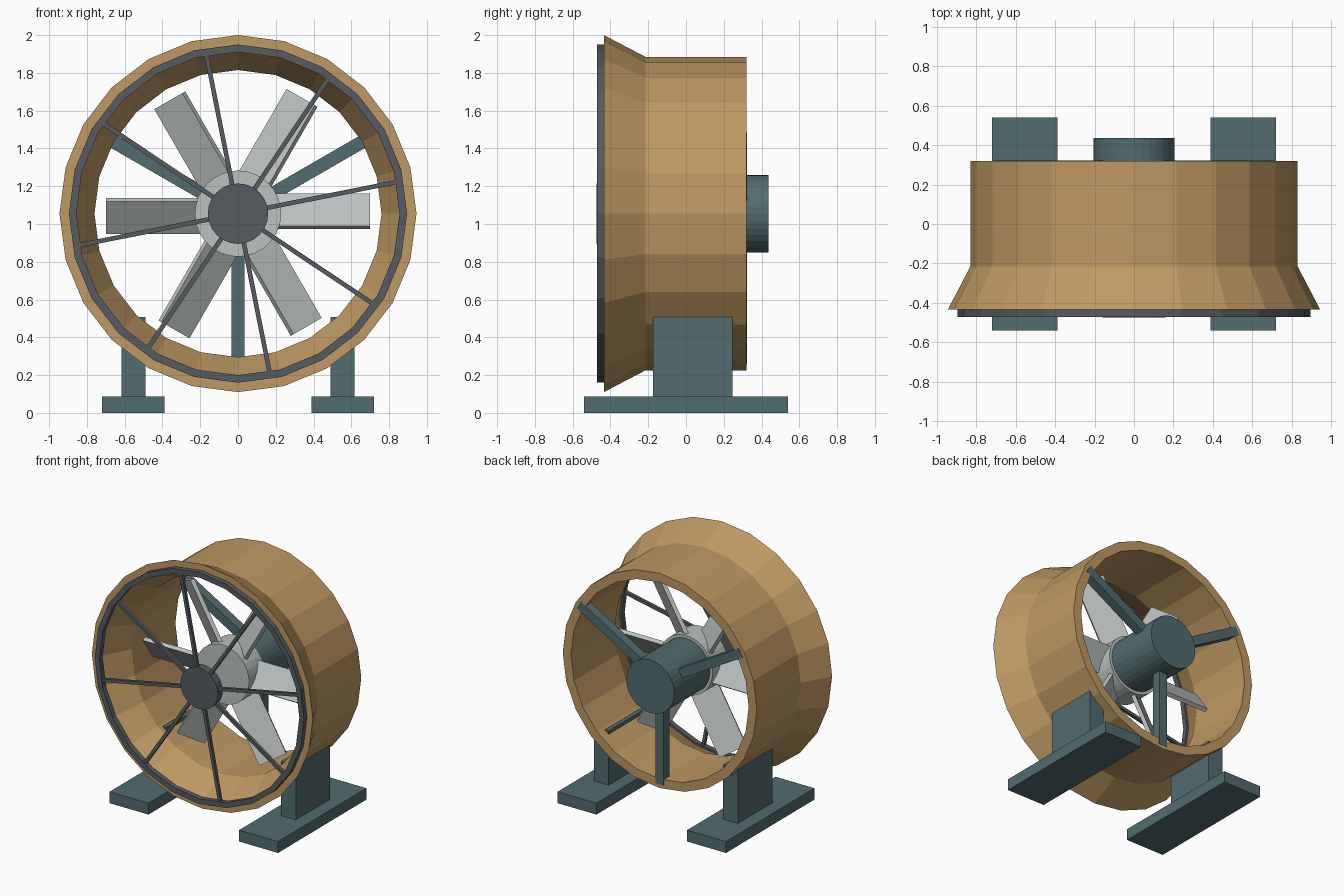
import bpy, math
from mathutils import Matrix, Vector

if "Cube" in bpy.data.objects:
    bpy.data.objects.remove(bpy.data.objects["Cube"])

CZ = 1.055  # fan axis height


def material(name, rgb):
    m = bpy.data.materials.new(name)
    m.diffuse_color = (*rgb, 1)
    m.use_nodes = True
    m.node_tree.nodes["Principled BSDF"].inputs["Base Color"].default_value = m.diffuse_color
    return m


TAN = material("tan", (0.52, 0.32, 0.125))
TEAL = material("teal", (0.085, 0.15, 0.16))
DARK = material("dark_grey", (0.095, 0.105, 0.115))
LIGHT = material("light_grey", (0.50, 0.54, 0.53))


def add(name, verts, faces, mat):
    me = bpy.data.meshes.new(name)
    me.from_pydata(verts, [], faces)
    me.materials.append(mat)
    ob = bpy.data.objects.new(name, me)
    bpy.context.collection.objects.link(ob)
    return ob


def lathe(name, profile, mat, sides=24):
    """Turn a closed (radius, y) loop around the fan axis."""
    n = len(profile)
    verts, faces = [], []
    for i in range(sides):
        a = 2 * math.pi * i / sides
        verts += [(r * math.cos(a), y, CZ + r * math.sin(a)) for r, y in profile]
        j = (i + 1) % sides
        faces += [(i * n + k, i * n + (k + 1) % n, j * n + (k + 1) % n, j * n + k)
                  for k in range(n)]
    return add(name, verts, faces, mat)


def drum(name, r, y0, y1, mat, sides=32):
    """Capped cylinder along the fan axis."""
    verts = [(r * math.cos(2 * math.pi * i / sides), y,
              CZ + r * math.sin(2 * math.pi * i / sides))
             for y in (y0, y1) for i in range(sides)]
    faces = [(i, (i + 1) % sides, sides + (i + 1) % sides, sides + i) for i in range(sides)]
    faces += [tuple(reversed(range(sides))), tuple(range(sides, 2 * sides))]
    return add(name, verts, faces, mat)


def box(name, lo, hi, mat, matrix=None):
    m = matrix or Matrix.Identity(4)
    verts = [m @ Vector((x, y, z)) for x in (lo[0], hi[0])
             for y in (lo[1], hi[1]) for z in (lo[2], hi[2])]
    faces = [(0, 1, 3, 2), (4, 6, 7, 5), (0, 4, 5, 1), (2, 3, 7, 6), (0, 2, 6, 4), (1, 5, 7, 3)]
    return add(name, verts, faces, mat)


def radial(deg):
    """Frame on the fan axis whose x axis points outward at the given angle."""
    return Matrix.Translation((0, 0, CZ)) @ Matrix.Rotation(-math.radians(deg), 4, 'Y')


# Duct with flared inlet
lathe("duct", [(0.945, -0.435), (0.83, -0.215), (0.83, 0.32),
               (0.76, 0.32), (0.76, -0.215), (0.872, -0.435)], TAN)

# Inlet guard: ring, hub disc and eight spokes
lathe("guard_ring", [(0.895, -0.472), (0.895, -0.432), (0.855, -0.432), (0.855, -0.472)], DARK)
drum("guard_hub", 0.16, -0.475, -0.415, DARK, 24)
for i in range(8):
    box(f"guard_spoke_{i + 1}", (0.1, -0.466, -0.012), (0.87, -0.442, 0.012), DARK,
        radial(11.25 + 45 * i))

# Impeller: hub and six pitched blades
drum("fan_hub", 0.228, -0.19, 0.0, LIGHT)
for i in range(6):
    pitch = Matrix.Translation((0, -0.09, 0.013)) @ Matrix.Rotation(math.radians(-35), 4, 'X')
    box(f"fan_blade_{i + 1}", (0.18, -0.015, -0.105), (0.70, 0.015, 0.105), LIGHT,
        radial(60 * i) @ pitch)

# Motor and its three struts
drum("motor", 0.205, -0.05, 0.436, TEAL)
for i in range(3):
    box(f"motor_strut_{i + 1}", (0.15, 0.25, -0.035), (0.80, 0.322, 0.035), TEAL,
        radial(30 + 120 * i))

# Feet and posts on both sides
for side, s in (("left", -1), ("right", 1)):
    for part, x0, x1, y0, y1, z0, z1 in (("foot", 0.388, 0.72, -0.54, 0.54, 0, 0.088),
                                         ("post", 0.49, 0.617, -0.175, 0.245, 0.08, 0.507)):
        a, b = sorted((s * x0, s * x1))
        box(f"{side}_{part}", (a, y0, z0), (b, y1, z1), TEAL)

# Consistent outward normals
import bmesh
for ob in bpy.context.collection.objects:
    bm = bmesh.new()
    bm.from_mesh(ob.data)
    bmesh.ops.recalc_face_normals(bm, faces=bm.faces)
    bm.to_mesh(ob.data)
    bm.free()
